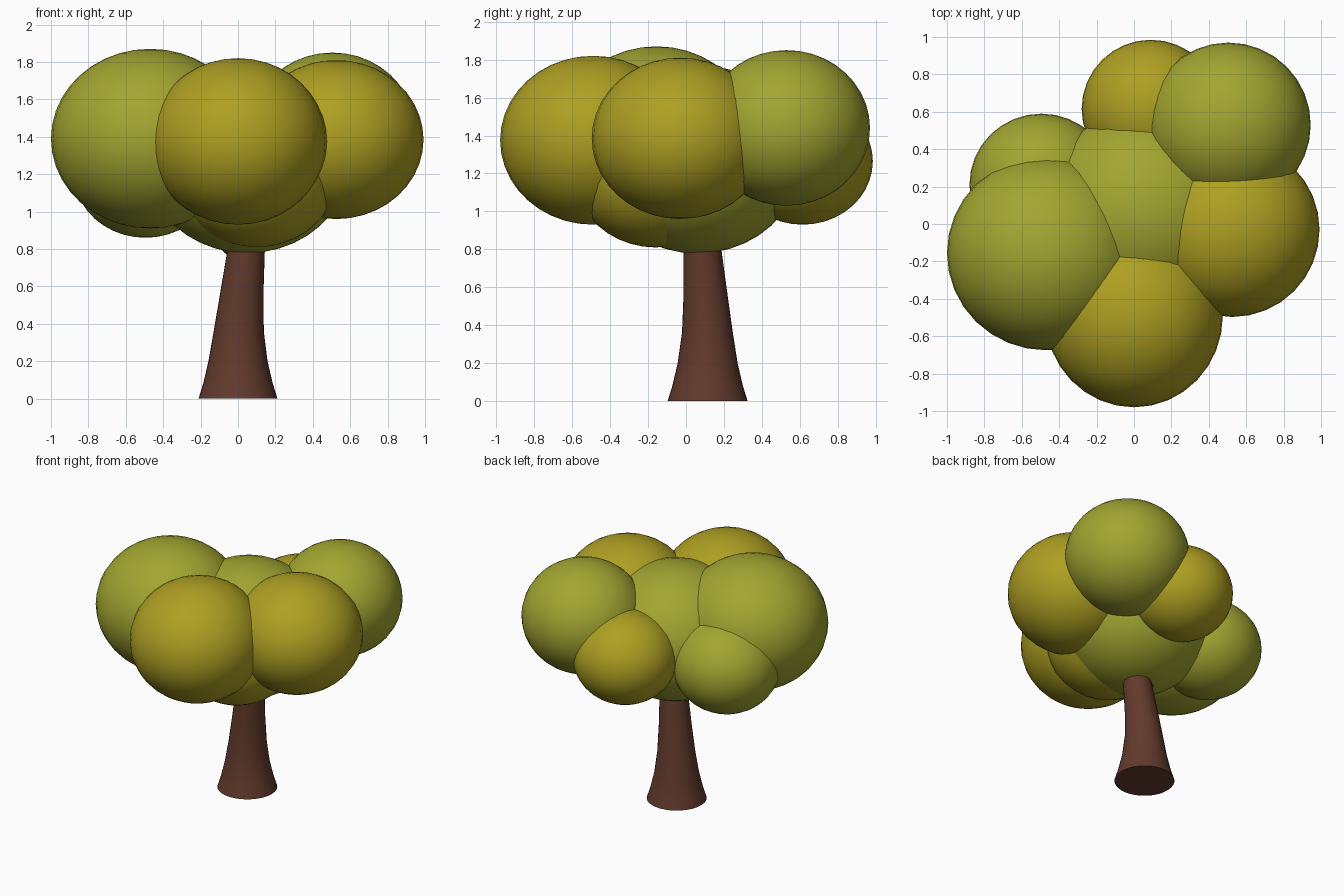
import bpy, bmesh, math
from mathutils import Vector

if "Cube" in bpy.data.objects:
    bpy.data.objects.remove(bpy.data.objects["Cube"])


def material(name, rgb):
    m = bpy.data.materials.new(name)
    m.diffuse_color = (*rgb, 1)
    m.use_nodes = True
    m.node_tree.nodes["Principled BSDF"].inputs["Base Color"].default_value = m.diffuse_color
    return m


bark = material("bark", (0.12, 0.042, 0.025))
green = material("green_leaves", (0.36, 0.38, 0.03))
yellow = material("yellow_leaves", (0.42, 0.35, 0.016))


def finish(name, bm, mat, angle=40):
    bmesh.ops.recalc_face_normals(bm, faces=bm.faces)
    me = bpy.data.meshes.new(name)
    bm.to_mesh(me)
    bm.free()
    me.materials.append(mat)
    ob = bpy.data.objects.new(name, me)
    bpy.context.collection.objects.link(ob)
    bpy.ops.object.select_all(action='DESELECT')
    ob.select_set(True)
    bpy.context.view_layer.objects.active = ob
    bpy.ops.object.shade_smooth_by_angle(angle=math.radians(angle))
    return ob


def tube(name, rings, mat, sides=32, axis=(0, 0, 1)):
    """Loft circles (x, y, z, radius), all perpendicular to the axis."""
    bm = bmesh.new()
    turn = Vector((0, 0, 1)).rotation_difference(Vector(axis).normalized())
    loops = []
    for x, y, z, r in rings:
        loops.append([bm.verts.new(Vector((x, y, z)) + turn @ Vector(
            (r * math.cos(2 * math.pi * i / sides), r * math.sin(2 * math.pi * i / sides), 0)))
            for i in range(sides)])
    for a, b in zip(loops, loops[1:]):
        for i in range(sides):
            j = (i + 1) % sides
            bm.faces.new((a[i], a[j], b[j], b[i]))
    bm.faces.new(loops[0][::-1])
    bm.faces.new(loops[-1])
    return finish(name, bm, mat)


def leaf_ball(name, centre, radii, mat):
    bm = bmesh.new()
    bmesh.ops.create_uvsphere(bm, u_segments=32, v_segments=20, radius=1)
    bmesh.ops.scale(bm, vec=radii, verts=bm.verts)
    bmesh.ops.translate(bm, vec=centre, verts=bm.verts)
    return finish(name, bm, mat)


# Flared, slightly leaning trunk
tube("trunk", [(0, 0.114, 0, 0.211), (0, 0.114, 0.08, 0.186), (0, 0.114, 0.2, 0.158),
               (0.004, 0.113, 0.36, 0.134), (0.02, 0.103, 0.56, 0.116),
               (0.042, 0.088, 0.78, 0.101), (0.06, 0.075, 1.0, 0.09)], bark)

# Short branch rising into the crown
tube("branch", [(0.04, 0.09, 0.76, 0.06), (-0.3, 0.1, 1.04, 0.04)], bark, 16, (-0.34, 0.01, 0.28))

# Crown of overlapping leaf balls
for name, centre, radii, mat in [
    ("crown_centre", (0.05, 0.06, 1.275), (0.55, 0.55, 0.497), green),
    ("crown_left", (-0.47, -0.155, 1.39), (0.53, 0.52, 0.48), green),
    ("crown_front", (0, -0.49, 1.375), (0.475, 0.49, 0.445), yellow),
    ("crown_right", (0.525, -0.03, 1.385), (0.467, 0.467, 0.425), yellow),
    ("crown_back_right", (0.505, 0.53, 1.44), (0.44, 0.44, 0.41), green),
    ("crown_back", (0.09, 0.615, 1.265), (0.37, 0.37, 0.335), yellow),
    ("crown_back_left", (-0.495, 0.21, 1.21), (0.385, 0.38, 0.35), green),
    ("crown_lower_front", (0.1, -0.16, 1.2), (0.435, 0.43, 0.39), yellow),
]:
    leaf_ball(name, centre, radii, mat)
